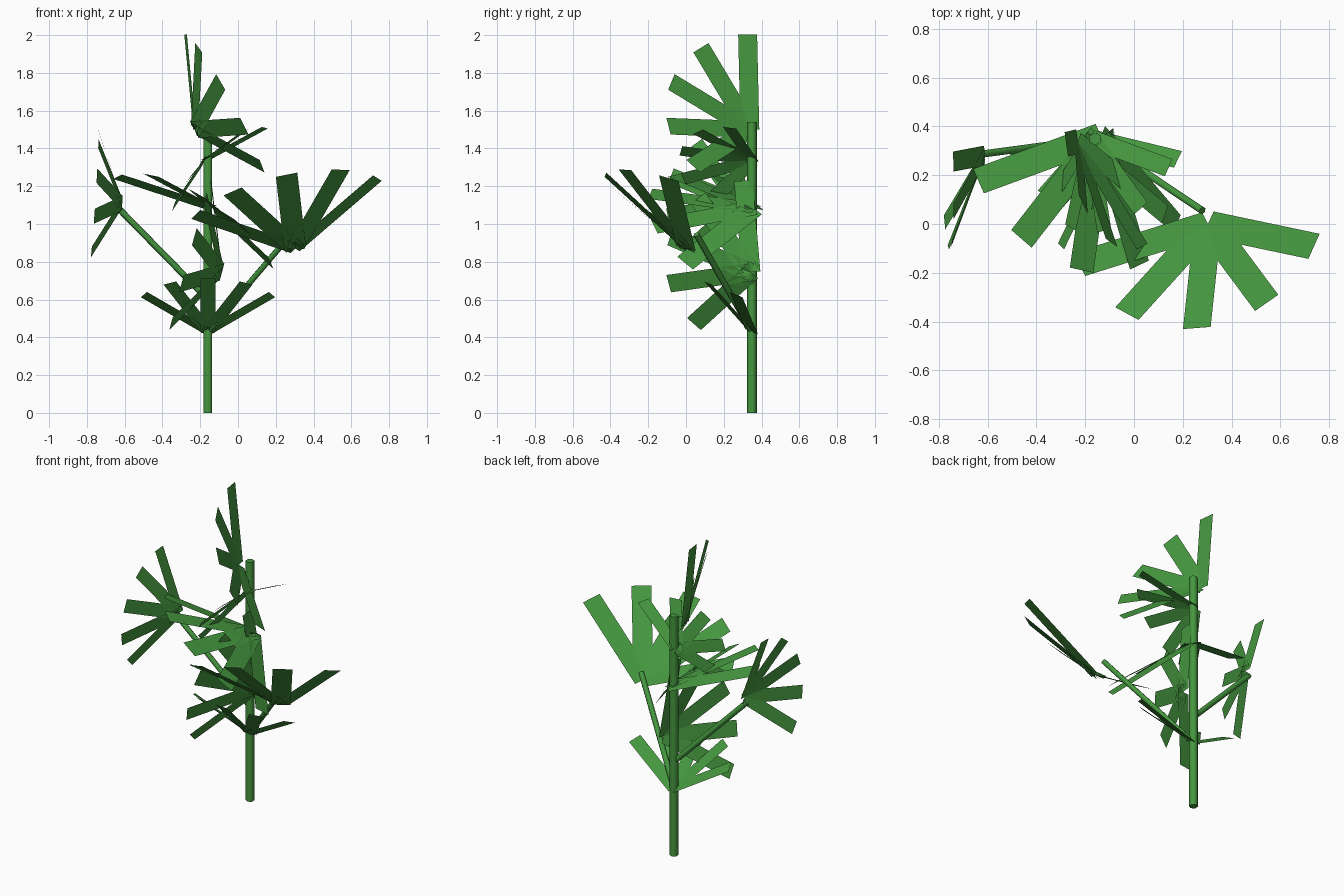
import bpy, math
from mathutils import Vector

if "Cube" in bpy.data.objects:
    bpy.data.objects.remove(bpy.data.objects["Cube"])

green = bpy.data.materials.new("plant_green")
green.diffuse_color = (0.06, 0.31, 0.05, 1)
green.use_nodes = True
green.node_tree.nodes["Principled BSDF"].inputs["Base Color"].default_value = green.diffuse_color


def add_mesh(name, verts, faces):
    me = bpy.data.meshes.new(name)
    me.from_pydata(verts, [], faces)
    me.materials.append(green)
    ob = bpy.data.objects.new(name, me)
    bpy.context.collection.objects.link(ob)
    return ob


def rod(name, a, b, r):
    # six-sided, smooth-shaded stick between two points
    a, b = Vector(a), Vector(b)
    bpy.ops.mesh.primitive_cylinder_add(vertices=6, radius=r, depth=(b - a).length,
                                        location=(a + b) / 2)
    ob = bpy.context.object
    ob.name = name
    ob.rotation_mode = 'QUATERNION'
    ob.rotation_quaternion = (b - a).to_track_quat('Z', 'Y')
    ob.data.materials.append(green)
    bpy.ops.object.shade_smooth_by_angle(angle=math.radians(65))


def fan(name, centre, mid, side, length):
    # five flat leaf blades spread on a shallow cone around the centre
    e, step = math.radians(22), math.radians(33)
    c, m = Vector(centre), Vector(mid).normalized()
    n = m.cross(Vector(side)).normalized()
    s = n.cross(m)
    axis = n * math.cos(e) + m * math.sin(e)
    fwd = m * math.cos(e) - n * math.sin(e)
    verts, faces = [], []
    for i in range(-2, 3):
        p = i * step
        d = (fwd * math.cos(p) + s * math.sin(p)) * math.cos(e) + axis * math.sin(e)
        w = (s * math.cos(p) - fwd * math.sin(p)) * 0.1 * length
        tip = c + d * length
        k = len(verts)
        verts += [c - w, c + w, tip + w, tip - w]
        faces.append((k, k + 1, k + 2, k + 3))
    add_mesh(name, verts, faces)


# trunk and branches
rod("trunk", (-0.159, 0.349, 0), (-0.159, 0.349, 1.54), 0.026)
rod("right_branch", (-0.159, 0.349, 0.43), (0.28, 0.055, 0.945), 0.017)
rod("left_branch", (-0.159, 0.349, 0.6), (-0.635, 0.285, 1.085), 0.017)

# leaf fans: centre, middle blade direction, sideways direction, blade length
fan("right_leaf_fan", (0.303, 0, 0.87), (-0.045, -0.42, 0.385), (0.978, 0.073, 0.198), 0.58)
fan("low_leaf_fan", (-0.159, 0.347, 0.43), (0, -0.28, 0.275), (1, 0, 0), 0.4)
fan("left_leaf_fan", (-0.613, 0.28, 1.11), (-0.138, -0.37, 0.15), (0.075, 0.42, 0.9), 0.41)
fan("top_leaf_fan", (-0.23, 0.338, 1.5), (0.14, -0.42, 0.255), (0.48, -0.365, -0.79), 0.505)
fan("upper_leaf_fan", (-0.18, 0.35, 1.335), (0.055, -0.36, 0.05), (-0.74, -0.2, -0.64), 0.385)
fan("inner_leaf_fan", (-0.085, 0.345, 0.745), (-0.14, -0.41, 0.18), (0.28, 0.39, 0.88), 0.49)
fan("middle_leaf_fan", (-0.135, 0.36, 1.085), (-0.08, -0.55, 0.075), (-0.87, 0.19, 0.49), 0.56)
